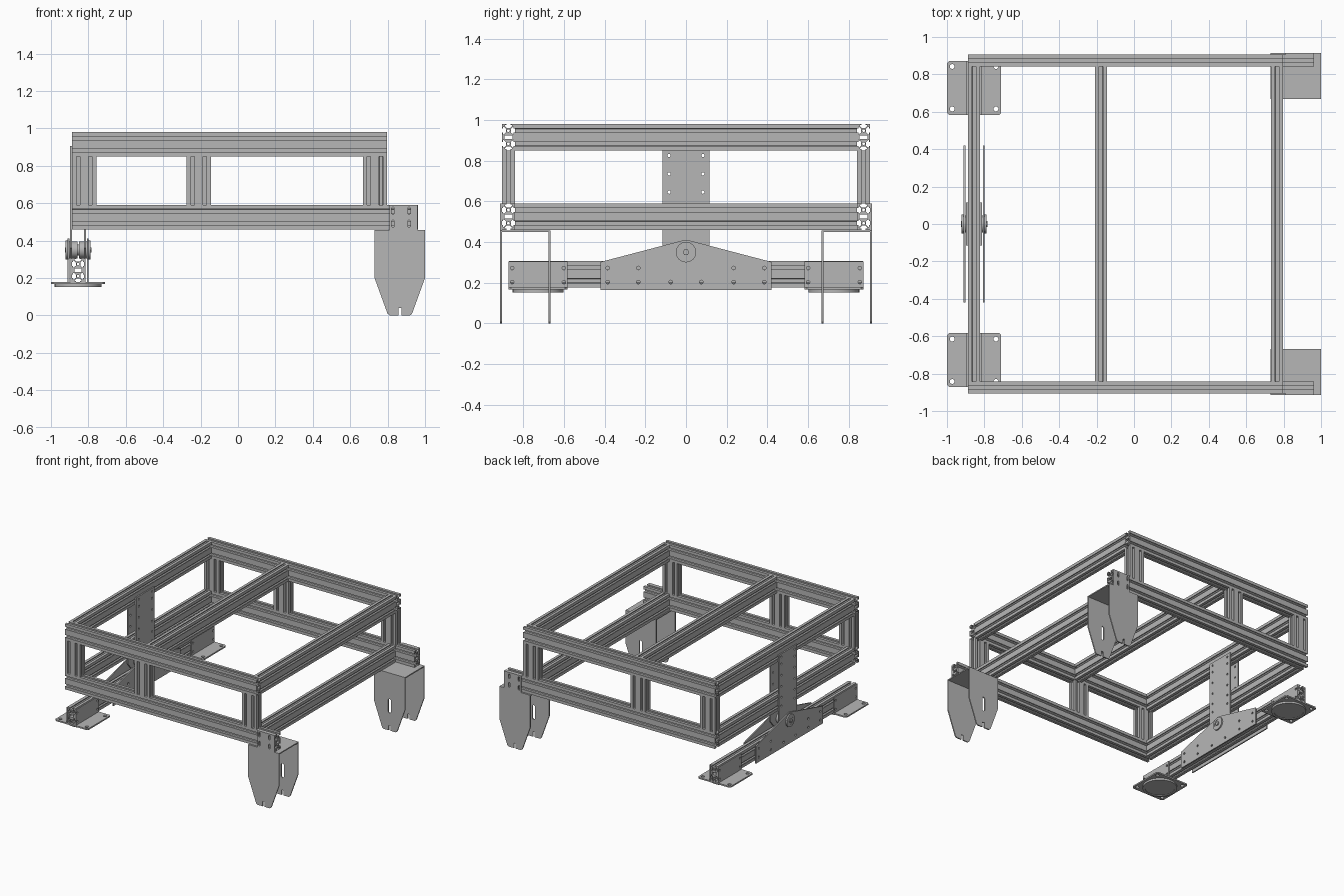
import bpy, bmesh
from math import cos, sin, pi, radians
from mathutils import Matrix, Vector

if "Cube" in bpy.data.objects:
    bpy.data.objects.remove(bpy.data.objects["Cube"], do_unlink=True)

metal = bpy.data.materials.new("grey_metal")
metal.use_nodes = True
GREY = (0.47, 0.47, 0.47, 1)
metal.diffuse_color = GREY
metal.node_tree.nodes["Principled BSDF"].inputs["Base Color"].default_value = GREY

X, Y, Z = Vector((1, 0, 0)), Vector((0, 1, 0)), Vector((0, 0, 1))
# local (u, v, depth) directions for each extrusion axis
FRAMES = {"x": (Y, Z, X), "y": (X, Z, Y), "z": (X, Y, Z)}
made = []


def extrude(name, loops, axis, start, end, offset=(0, 0)):
    """Fill an outline with holes and extrude it along an axis."""
    bm = bmesh.new()
    for loop in loops:
        vs = [bm.verts.new((u + offset[0], v + offset[1], start)) for u, v in loop]
        for a, b in zip(vs, vs[1:] + vs[:1]):
            bm.edges.new((a, b))
    bmesh.ops.triangle_fill(bm, edges=bm.edges[:], use_beauty=True, normal=(0, 0, 1))
    ext = bmesh.ops.extrude_face_region(bm, geom=bm.faces[:], use_keep_orig=True)
    top = [g for g in ext["geom"] if isinstance(g, bmesh.types.BMVert)]
    bmesh.ops.translate(bm, verts=top, vec=(0, 0, end - start))
    frame = Matrix(FRAMES[axis]).transposed().to_4x4()
    bmesh.ops.transform(bm, matrix=frame, verts=bm.verts[:])
    bmesh.ops.recalc_face_normals(bm, faces=bm.faces[:])
    mesh = bpy.data.meshes.new(name)
    bm.to_mesh(mesh)
    bm.free()
    mesh.materials.append(metal)
    ob = bpy.data.objects.new(name, mesh)
    bpy.context.collection.objects.link(ob)
    made.append(ob)
    return ob


def rect(u0, u1, v0, v1):
    return [(u0, v0), (u1, v0), (u1, v1), (u0, v1)]


def disc(u, v, r, n=16):
    return [(u + r * cos(2 * pi * i / n), v + r * sin(2 * pi * i / n)) for i in range(n)]


def oblong(u, v, r, half):
    """Upright slot with round ends."""
    return [(a, b + (half if b > v else -half)) for a, b in
            [(u + r * cos(pi * (i + .5) / 6), v + r * sin(pi * (i + .5) / 6)) for i in range(12)]]


# T-slot extrusion section: one slot on each short side, two on each long side
W, H = 0.032, 0.065
HALF_SLOT = [(.010, 0), (.010, .006), (.018, .006), (.018, .010), (.009, .020)]
SLOT = [(-a, d) for a, d in HALF_SLOT] + [(a, d) for a, d in reversed(HALF_SLOT)]


def t_section():
    pts = [(-W, -H)] + [(a, -H + d) for a, d in SLOT]
    pts += [(W, -H)] + [(W - d, c + a) for c in (-H / 2, H / 2) for a, d in SLOT]
    outline = pts + [(-u, -v) for u, v in pts]
    bores = [disc(0, c, .007, 10) for c in (-H / 2, H / 2)]
    return [outline] + bores + [rect(-.019, .019, -.009, .009)]


SECTION = t_section()
TURNED = [[(v, u) for u, v in loop] for loop in SECTION]

LEFT_X, MID_X, RIGHT_X = -0.855, -0.177, 0.765
RAIL_Y, LOW_Z, TOP_Z = 0.873, 0.525, 0.915
SIDES = (("front", -1), ("back", 1))

# Long rails and posts
for side, s in SIDES:
    extrude(side + "_upper_rail", SECTION, "x", -.887, .797, (s * RAIL_Y, TOP_Z))
    extrude(side + "_lower_rail", SECTION, "x", -.887, .963, (s * RAIL_Y, LOW_Z))
    for label, px in (("right", -.822), ("middle", -.21), ("left", .732)):
        extrude(f"{side}_{label}_post", TURNED, "z", .59, .85, (px, s * RAIL_Y))

# Cross beams
inner = RAIL_Y - W
for label, bx, bz in (("upper_right", LEFT_X, TOP_Z), ("upper_middle", MID_X, TOP_Z),
                      ("upper_left", RIGHT_X, TOP_Z), ("lower_right", LEFT_X, LOW_Z),
                      ("lower_left", RIGHT_X, LOW_Z)):
    extrude(label + "_cross_beam", SECTION, "y", -inner, inner, (bx, bz))

# Axle brackets: folded sheet with two tapered legs and a bolted tab
CX = 0.865
half_leg = [(.008, .04), (.008, 0), (.055, 0), (.066, .01), (.135, .2), (.135, .457)]
leg = [(CX + u, v) for u, v in half_leg] + [(CX - u, v) for u, v in reversed(half_leg)]
tab = [(.96, .457), (.96, .59), (.81, .59), (.81, .457)]
outer_leg = leg[:6] + tab + leg[6:]
tab_slots = [oblong(u, v, .007, .012) for u in (.828, .915) for v in (.49, .56)]
for side, s in SIDES:
    extrude(side + "_bracket_outer_leg", [outer_leg] + tab_slots, "y", s * .905, s * .914)
    extrude(side + "_bracket_inner_leg", [leg, oblong(CX, .195, .012, .045)], "y", s * .667, s * .676)
    extrude(side + "_bracket_top", [rect(.73, 1, .667, .914)], "z", .448, .457).scale.y = s

# Rocker beam with its angle feet
extrude("rocker_beam", SECTION, "y", -.87, .87, (LEFT_X, .242))
for side, s in SIDES:
    lo, hi = sorted((s * .582, s * .872))
    foot_holes = [disc(LEFT_X + dx, s * y, .013) for dx in (-.117, .117) for y in (.615, .842)]
    c = .012
    x0, x1 = LEFT_X - .145, LEFT_X + .145
    base = [(x0 + c, lo), (x1 - c, lo), (x1, lo + c), (x1, hi - c),
            (x1 - c, hi), (x0 + c, hi), (x0, hi - c), (x0, lo + c)]
    extrude(side + "_foot_plate", [base] + foot_holes, "z", .167, .178)
    cheek_holes = [disc(s * y, z, .009, 12) for y in (.6, .855) for z in (.203, .272)]
    for label, d in (("outer", -1), ("inner", 1)):
        extrude(f"{side}_foot_{label}_cheek", [rect(lo, hi, .17, .303)] + cheek_holes, "x",
                LEFT_X + d * .032, LEFT_X + d * .040)
    # round pad with a raised rim
    pad = (LEFT_X, s * .727)
    extrude(side + "_foot_pad", [disc(0, 0, .112, 40)], "z", .157, .167, pad)
    extrude(side + "_foot_pad_rim", [disc(0, 0, .125, 40), disc(0, 0, .108, 40)], "z", .152, .167, pad)

# Rocker side plates and hanger plates
PZ = 0.35
arc = [(.06 * sin(a), PZ + .06 * cos(a)) for a in [radians(15 - 5 * i) for i in range(7)]]
rocker = [(-.42, .165), (.42, .165), (.42, .302)] + arc + [(-.42, .302)]
rocker_holes = [disc(u, v, .009, 12) for u in (-.385, -.235, .235, .385) for v in (.203, .272)]
rocker_holes += [disc(u, .203, .009, 12) for u in (-.075, .075)]
hanger = [(-.115, .36), (-.07, .305), (.07, .305), (.115, .36), (.115, .905), (-.115, .905)]
hanger_holes = [disc(u, v, .008, 12) for u in (-.083, .083)
                for v in (.49, .56, .645, .735, .825, .88)]
for label, d in (("outer", -1), ("inner", 1)):
    def at(a):
        return LEFT_X + d * a
    extrude(label + "_rocker_plate", [rocker] + rocker_holes, "x", at(.047), at(.056))
    extrude(label + "_hanger_plate", [hanger] + hanger_holes, "x", at(.032), at(.042))
    # pivot hub: flange, collar and hex bolt head
    extrude(label + "_hub_flange", [disc(0, PZ, .05, 32), disc(0, PZ, .031, 32)], "x", at(.056), at(.066))
    extrude(label + "_hub_collar", [disc(0, PZ, .031, 32)], "x", at(.056), at(.063))
    extrude(label + "_bolt_head", [disc(0, PZ, .016, 6)], "x", at(.063), at(.071))
    extrude(label + "_pivot_roller", [disc(0, PZ, .045, 32)], "x", at(.004), at(.047))
extrude("pivot_pin", [disc(0, PZ, .03, 24)], "x", LEFT_X - .05, LEFT_X + .05)

# Smooth the round edges, keep the folds sharp
bpy.ops.object.select_all(action="DESELECT")
for ob in made:
    ob.select_set(True)
bpy.context.view_layer.objects.active = made[0]
bpy.ops.object.shade_smooth_by_angle(angle=radians(25))
